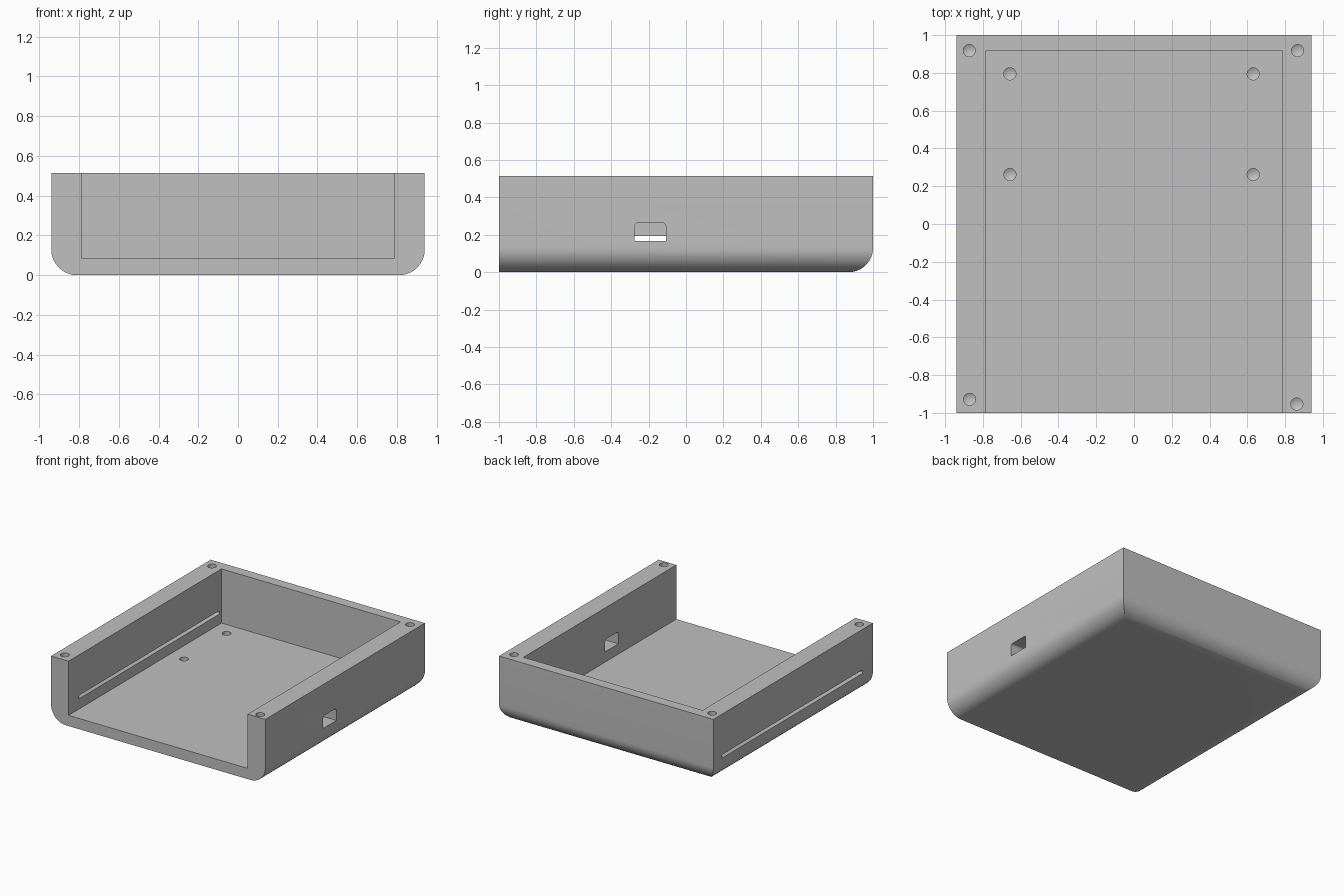
import bpy
import bmesh
from mathutils import Matrix, Vector

cube = bpy.data.objects.get("Cube")
if cube:
    bpy.data.objects.remove(cube, do_unlink=True)

grey = bpy.data.materials.new("matte grey")
grey.use_nodes = True
colour = (0.527, 0.527, 0.527, 1)
grey.diffuse_color = colour
grey.node_tree.nodes["Principled BSDF"].inputs["Base Color"].default_value = colour

HALF_X, HEIGHT, FLOOR, FILLET = 0.94, 0.515, 0.085, 0.13


def box(name, low, high, rounded=None, radius=0.0, segments=1):
    """Box between two corners; edges chosen by the rounded rule get a fillet."""
    low, high = Vector(low), Vector(high)
    bm = bmesh.new()
    bmesh.ops.create_cube(bm, size=1)
    bmesh.ops.scale(bm, vec=high - low, verts=bm.verts)
    bmesh.ops.translate(bm, vec=(low + high) / 2, verts=bm.verts)
    if rounded:
        edges = [e for e in bm.edges if rounded(*(v.co for v in e.verts))]
        bmesh.ops.bevel(bm, geom=edges, offset=radius, segments=segments,
                        profile=0.5, affect='EDGES')
    return finish(name, bm)


def drill(name, x, y, top, depth, radius=0.032, tip=0.018):
    """Drill bit shape: cylinder with a conical point, starting above the surface."""
    bm = bmesh.new()
    bottom = top - depth
    length = depth + 0.05
    bmesh.ops.create_cone(bm, cap_ends=True, segments=32, radius1=radius, radius2=radius,
                          depth=length,
                          matrix=Matrix.Translation((x, y, bottom + length / 2)))
    base = min(bm.faces, key=lambda f: f.calc_center_median().z)
    point = bmesh.ops.poke(bm, faces=[base])["verts"][0]
    point.co.z -= tip
    return finish(name, bm)


def finish(name, bm):
    bmesh.ops.recalc_face_normals(bm, faces=bm.faces)
    mesh = bpy.data.meshes.new(name)
    bm.to_mesh(mesh)
    bm.free()
    mesh.materials.append(grey)
    obj = bpy.data.objects.new(name, mesh)
    bpy.context.collection.objects.link(obj)
    return obj


# Outer body, filleted along the bottom of the sides and back
tray = box("enclosure_base", (-HALF_X, -1, 0), (HALF_X, 1, HEIGHT),
           lambda a, b: a.z + b.z < 0.01 and a.y + b.y > -1.9, FILLET, 16)

# Cavity open at the top and front
cutters = [box("cavity_cutter", (-0.787, -1.1, FLOOR), (0.785, 0.917, HEIGHT + 0.1))]

# Connector port through the left wall, rounded at its upper corners
cutters.append(box("port_cutter", (0.7, -0.275, 0.166), (1.0, -0.108, 0.264),
                   lambda a, b: abs(a.x - b.x) > 0.1 and a.z > 0.2, 0.02, 6))

# Long slot through the right wall
cutters.append(box("slot_cutter", (-1.0, -0.87, 0.166), (-0.7, 0.89, 0.193),
                   lambda a, b: abs(a.x - b.x) > 0.1, 0.008, 4))

# Screw holes in the rim
for x, y in [(-0.872, 0.918), (0.866, 0.918), (-0.87, -0.928), (0.862, -0.953)]:
    cutters.append(drill("rim_hole_cutter", x, y, HEIGHT, 0.2))

# Mounting holes in the floor
for x in (-0.657, 0.631):
    for y in (0.795, 0.262):
        cutters.append(drill("floor_hole_cutter", x, y, FLOOR, 0.045))

# Cut everything, then bake the result and remove the helpers
for cutter in cutters:
    cutter.hide_render = True
    mod = tray.modifiers.new(cutter.name, 'BOOLEAN')
    mod.operation = 'DIFFERENCE'
    mod.solver = 'EXACT'
    mod.object = cutter

bpy.context.view_layer.update()
evaluated = tray.evaluated_get(bpy.context.evaluated_depsgraph_get())
baked = bpy.data.meshes.new_from_object(evaluated)
tray.modifiers.clear()
tray.data = baked
for cutter in cutters:
    bpy.data.objects.remove(cutter, do_unlink=True)

# Smooth fillets, keep edges crisp
bpy.ops.object.select_all(action='DESELECT')
tray.select_set(True)
bpy.context.view_layer.objects.active = tray
bpy.ops.object.shade_smooth_by_angle(angle=0.5)
